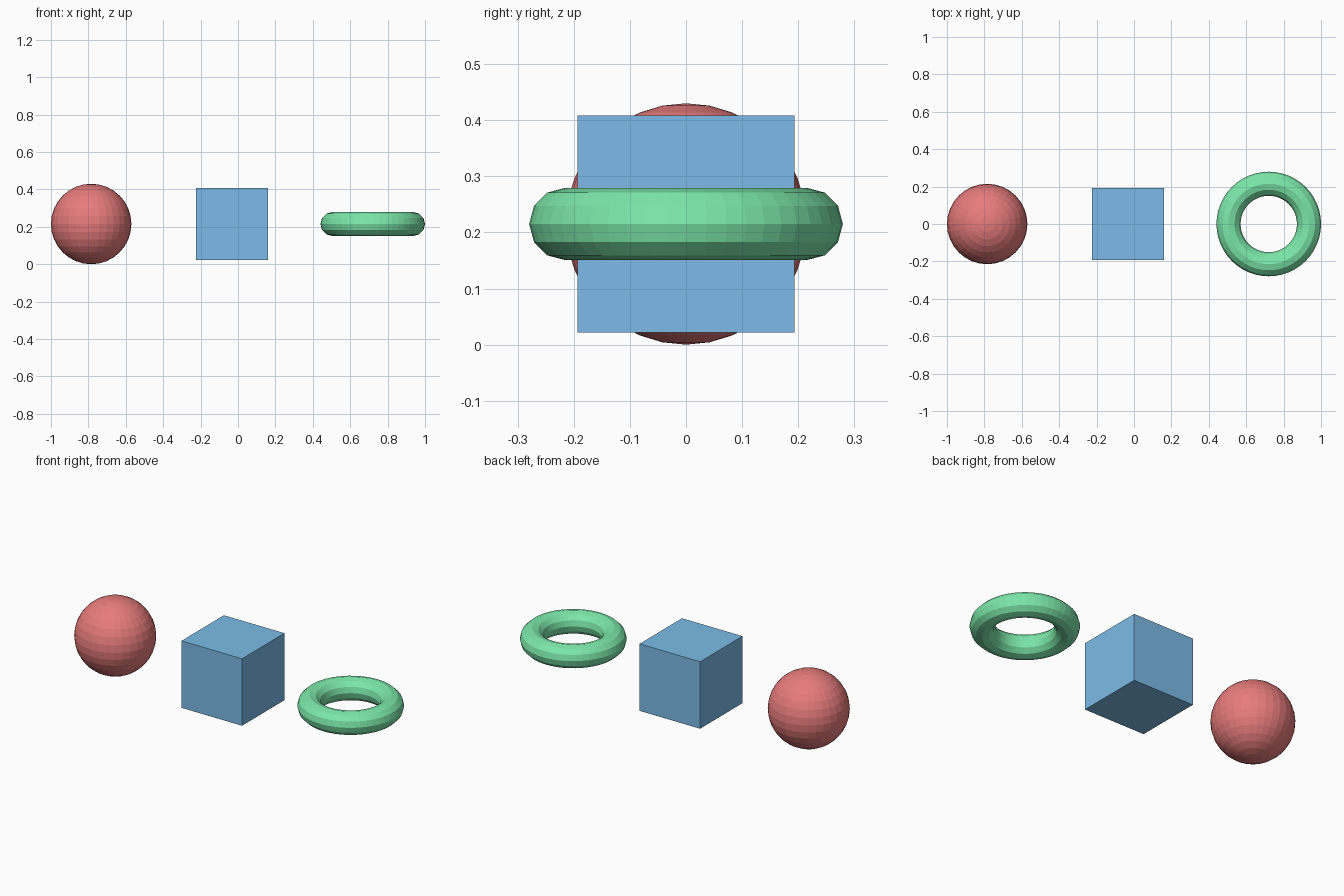
import bpy

if "Cube" in bpy.data.objects:
    bpy.data.objects.remove(bpy.data.objects["Cube"])

U = 2 / 9.3          # base unit: the row of shapes is 9.3 units long
X0 = -1 + U          # centre of the ball
STEP = 3.5 * U       # spacing between shapes


def finish(name, color):
    ob = bpy.context.object
    ob.name = name
    mat = bpy.data.materials.new(name + "_color")
    mat.diffuse_color = (*color, 1)
    mat.use_nodes = True
    mat.node_tree.nodes["Principled BSDF"].inputs["Base Color"].default_value = mat.diffuse_color
    ob.data.materials.append(mat)


# Red ball
bpy.ops.mesh.primitive_uv_sphere_add(segments=32, ring_count=16, radius=U,
                                     location=(X0, 0, U))
finish("ball", (0.8, 0.2, 0.2))

# Blue cube
bpy.ops.mesh.primitive_cube_add(size=1.8 * U, location=(X0 + STEP, 0, U))
finish("cube", (0.2, 0.5, 0.8))

# Green ring
bpy.ops.mesh.primitive_torus_add(major_segments=48, minor_segments=12,
                                 major_radius=U, minor_radius=0.3 * U,
                                 location=(X0 + 2 * STEP, 0, U))
finish("ring", (0.2, 0.8, 0.4))
